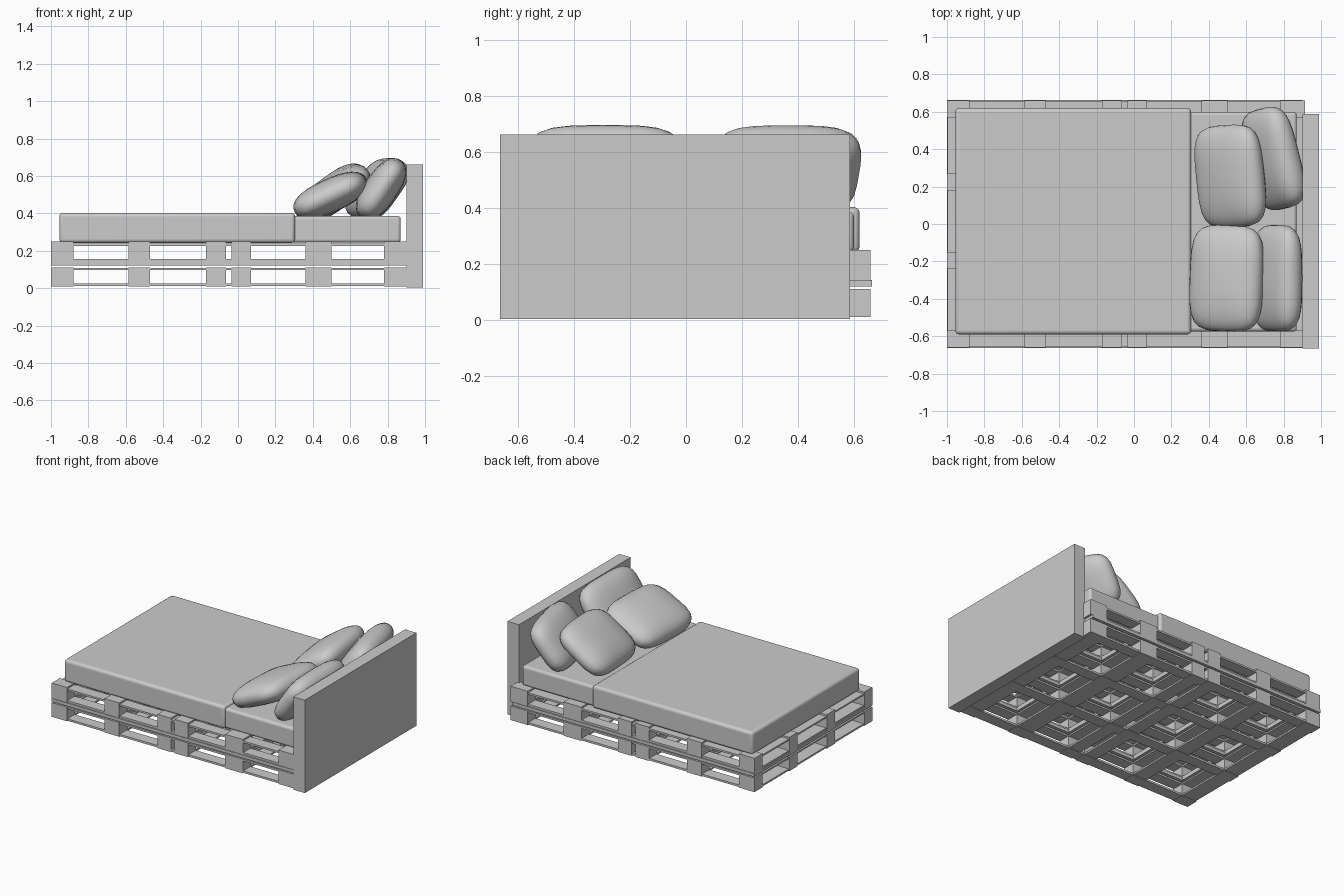
import bpy, bmesh
from mathutils import Vector
from math import radians

if "Cube" in bpy.data.objects:
    bpy.data.objects.remove(bpy.data.objects["Cube"])


def box(name, x, y, z, bevel=0.0):
    """Axis-aligned box from (min, max) ranges, optionally with rounded edges."""
    bm = bmesh.new()
    bmesh.ops.create_cube(bm, size=1)
    for v in bm.verts:
        v.co = Vector([(a + b) / 2 + c * (b - a) for c, (a, b) in zip(v.co, (x, y, z))])
    me = bpy.data.meshes.new(name)
    bm.to_mesh(me)
    bm.free()
    ob = bpy.data.objects.new(name, me)
    bpy.context.collection.objects.link(ob)
    if bevel:
        m = ob.modifiers.new("rounding", 'BEVEL')
        m.width, m.segments = bevel, 4
        smooth(ob)
    return ob


def smooth(ob):
    bpy.ops.object.select_all(action='DESELECT')
    ob.select_set(True)
    bpy.context.view_layer.objects.active = ob
    bpy.ops.object.shade_smooth_by_angle(angle=radians(40))


def pillow(name, centre, size, rot):
    """Puffy cushion: subdivided cube pushed onto a superellipsoid."""
    bm = bmesh.new()
    bmesh.ops.create_cube(bm, size=2)
    bmesh.ops.subdivide_edges(bm, edges=bm.edges[:], cuts=7, use_grid_fill=True)
    for v in bm.verts:
        x, y, z = (abs(c) for c in v.co)
        r = ((x**4 + y**4) ** (2.4 / 4) + z**2.4) ** (1 / 2.4)
        v.co = Vector([c / r * s / 2 for c, s in zip(v.co, size)])
    me = bpy.data.meshes.new(name)
    bm.to_mesh(me)
    bm.free()
    ob = bpy.data.objects.new(name, me)
    bpy.context.collection.objects.link(ob)
    ob.location = centre
    ob.rotation_euler = [radians(a) for a in rot]
    for p in me.polygons:
        p.use_smooth = True


# Pallet base: two layers of blocks tied together by thin boards
columns = [(-1, -0.88), (-0.585, -0.47), (-0.17, -0.065),
           (-0.035, 0.07), (0.36, 0.50), (0.78, 0.915)]
rows = [(-0.66, -0.57), (-0.24, -0.15), (0.18, 0.27), (0.57, 0.66)]
layers = {"lower": (0.01, 0.11), "upper": (0.14, 0.25)}
for layer, (z0, z1) in layers.items():
    for i, cx in enumerate(columns):
        for j, ry in enumerate(rows):
            box(f"{layer}_block_{i}_{j}", cx, ry, (z0, z1))
    top = z1 - (0.012 if layer == "upper" else 0.001)
    for side, z in (("bottom", (z0 + 0.002, z0 + 0.016)), ("top", (top - 0.013, top))):
        for j, (a, b) in enumerate(rows):
            box(f"{layer}_{side}_rail_{j}", (-0.995, 0.91), (a + .004, b - .004), z)
        for i, (a, b) in enumerate(columns):
            box(f"{layer}_{side}_slat_{i}", (a + .004, b - .004), (-0.655, 0.655),
                (z[0] + .001, z[1] - .001))

# Boards between the two layers
for j, (a, b) in enumerate(rows):
    box(f"middle_rail_{j}", (-1, 0.9), (a - .004, b + .004), (0.12, 0.142))
for i, (a, b) in enumerate(columns):
    box(f"middle_slat_{i}", (a, min(b, 0.9)), (-0.66, 0.66), (0.122, 0.14))

# Headboard
box("headboard", (0.90, 0.99), (-0.665, 0.587), (0.003, 0.662))

# Mattress and the duvet laid over it
box("mattress", (-0.93, 0.87), (-0.575, 0.60), (0.243, 0.386), 0.018)
box("duvet", (-0.955, 0.305), (-0.59, 0.62), (0.242, 0.403), 0.02)

# Pillows: flatter pair in front, steeper pair against the headboard
pillow("front_pillow_near", (0.495, -0.29, 0.495), (0.42, 0.57, 0.18), (0, -25, -2))
pillow("front_pillow_far", (0.515, 0.255, 0.513), (0.42, 0.55, 0.18), (3, -36, 4))
pillow("rear_pillow_near", (0.765, -0.29, 0.53), (0.37, 0.57, 0.18), (0, -56, 0))
pillow("rear_pillow_far", (0.745, 0.35, 0.53), (0.37, 0.55, 0.19), (0, -54, 14))
